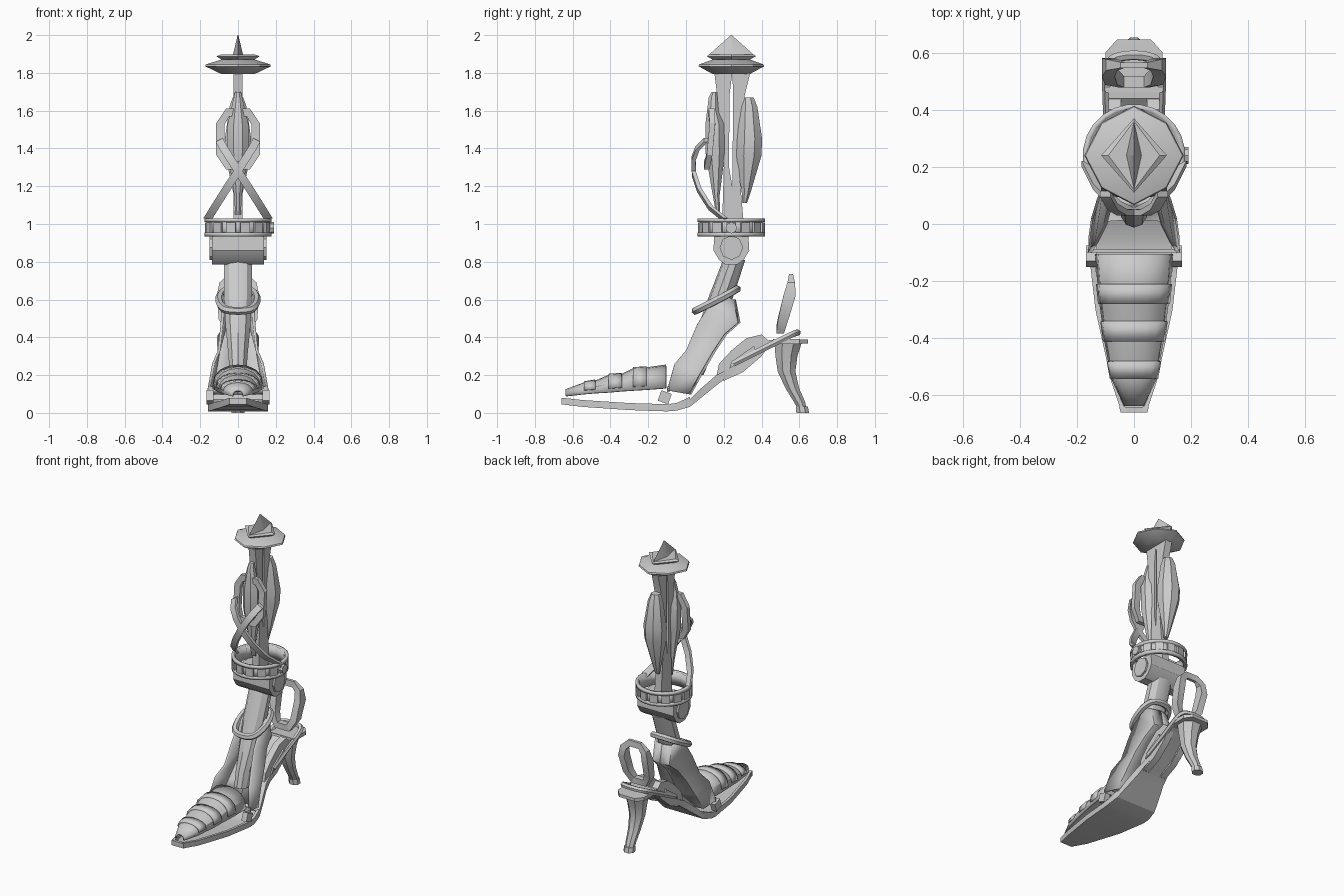
import bpy, bmesh
from math import sin, cos, pi, hypot

cube = bpy.data.objects.get("Cube")
if cube:
    bpy.data.objects.remove(cube, do_unlink=True)

grey = bpy.data.materials.new("light grey")
grey.use_nodes = True
grey.diffuse_color = (0.6, 0.6, 0.6, 1)
grey.node_tree.nodes["Principled BSDF"].inputs["Base Color"].default_value = grey.diffuse_color
parts = []
AXIS = 0.24  # y of the upright leg axis


def add(name, me, mirror=False, thick=0):
    ob = bpy.data.objects.new(name, me)
    bpy.context.collection.objects.link(ob)
    me.materials.clear()
    me.materials.append(grey)
    if thick:
        m = ob.modifiers.new("Thickness", 'SOLIDIFY')
        m.thickness = thick
        m.offset = 0
    if mirror:
        ob.modifiers.new("Mirror", 'MIRROR')
    parts.append(ob)
    return ob


def loft(name, rings, loop=True, caps=True, mirror=False, thick=0):
    """Skin a list of point rings."""
    bm = bmesh.new()
    vs = [[bm.verts.new(p) for p in r] for r in rings]
    n = len(rings[0])
    for a, b in zip(vs, vs[1:]):
        for i in range(n if loop else n - 1):
            j = (i + 1) % n
            bm.faces.new((a[i], a[j], b[j], b[i]))
    if loop and caps:
        bm.faces.new(vs[0])
        bm.faces.new(vs[-1])
    bmesh.ops.recalc_face_normals(bm, faces=bm.faces)
    me = bpy.data.meshes.new(name)
    bm.to_mesh(me)
    bm.free()
    return add(name, me, mirror, thick)


def column(name, rows, n=8, **kw):
    """Rows of (z, centre y, half x, half y)."""
    turn = [2 * pi * (i + 0.5) / n for i in range(n)]
    k = 1 / cos(pi / n)
    return loft(name, [[(k * hx * cos(t), y + k * hy * sin(t), z) for t in turn]
                       for z, y, hx, hy in rows], **kw)


def star(name, rows, n, pinch=1):
    """Like column, but with corners on the axes and the corners between them drawn in."""
    return loft(name, [[((pinch if i % 2 else 1) * hx * cos(2 * pi * i / n),
                         y + (pinch if i % 2 else 1) * hy * sin(2 * pi * i / n), z) for i in range(n)]
                       for z, y, hx, hy in rows])


def box_loft(name, rows, **kw):
    """Rows of (y, low z, high z, half width)."""
    return loft(name, [[(-w, y, a), (w, y, a), (w, y, b), (-w, y, b)]
                       for y, a, b, w in rows], **kw)


def dome(name, rows):
    """Arched shell, rows of (y, low z, high z, half width)."""
    arc = [pi * i / 8 for i in range(9)]
    return loft(name, [[(w * cos(t), y, a + (b - a) * sin(t) ** 0.7) for t in arc]
                       for y, a, b, w in rows], loop=False, thick=0.012)


def prism(name, outline, x0, x1, mirror=False):
    return loft(name, [[(x, y, z) for y, z in outline] for x in (x0, x1)], mirror=mirror)


def ribbon(name, pts, width, depths, closed=False):
    """Flat band whose width lies in the frontal plane, with a depth at each point."""
    rings = []
    for i, (x, y, z) in enumerate(pts):
        a = pts[i - 1] if i or closed else pts[0]
        b = pts[(i + 1) % len(pts)] if i + 1 < len(pts) or closed else pts[-1]
        dx, dz = b[0] - a[0], b[2] - a[2]
        k = width / 2 / hypot(dx, dz)
        rings.append([(x + s * dz * k, y + t * depths[i] / 2, z - s * dx * k)
                      for s, t in ((-1, -1), (1, -1), (1, 1), (-1, 1))])
    if closed:
        rings.append(rings[0])
    return loft(name, rings, caps=not closed)


def tube(name, pts, radius, closed=False):
    cu = bpy.data.curves.new(name + " path", 'CURVE')
    cu.dimensions = '3D'
    cu.bevel_depth = radius
    cu.bevel_resolution = 1
    cu.resolution_u = 5
    cu.use_fill_caps = True
    s = cu.splines.new('NURBS')
    s.points.add(len(pts) - 1)
    for p, co in zip(s.points, pts):
        p.co = (*co, 1)
    s.use_cyclic_u = closed
    s.use_endpoint_u = not closed
    s.order_u = 3
    tmp = bpy.data.objects.new(name + " path", cu)
    bpy.context.collection.objects.link(tmp)
    dg = bpy.context.evaluated_depsgraph_get()
    me = bpy.data.meshes.new_from_object(tmp.evaluated_get(dg))
    bpy.data.objects.remove(tmp, do_unlink=True)
    return add(name, me)


def both(half):
    """Mirror a half path so it runs from one side to the other."""
    return half + [(-x, y, z) for x, y, z in reversed(half)]


# Crown: dish, kite plate and fin
star("crown_dish", [(1.795, AXIS, .09, .1), (1.835, AXIS, .174, .174), (1.845, AXIS, .17, .17),
                    (1.87, AXIS, .09, .1)], 8, .93)
star("crown_plate", [(1.86, AXIS, .07, .08), (1.888, AXIS, .115, .13), (1.897, AXIS, .09, .12)], 4)
loft("crown_fin", [[(.028, AXIS, 1.89), (0, .36, 1.895), (-.028, AXIS, 1.89), (0, .12, 1.895)],
                   [(.002, AXIS, 2), (0, .242, 2), (-.002, AXIS, 2), (0, .238, 2)]])

# Split shaft
prism("front_shaft", [(.15, 1.8), (.245, 1.8), (.23, 1.68), (.228, 1.3), (.245, 1.2), (.245, .95),
                      (.19, .95), (.2, 1.3), (.165, 1.68)], -.025, .025)
prism("back_shaft", [(.245, 1.8), (.34, 1.8), (.31, 1.68), (.28, 1.3), (.31, .95), (.245, .95),
                     (.245, 1.2), (.25, 1.68)], -.025, .025)

# Spindle muscles with their end pins
column("front_spindle", [(1.05, .17, .015, .01), (1.15, .16, .02, .018), (1.38, .155, .055, .052),
                         (1.53, .153, .055, .05), (1.61, .143, .036, .03), (1.67, .145, .022, .025),
                         (1.7, .15, .016, .014)])
column("back_spindle", [(1.11, .31, .015, .012), (1.16, .318, .024, .022), (1.36, .333, .066, .066),
                        (1.45, .337, .07, .066), (1.62, .333, .045, .045), (1.67, .328, .028, .03)])

# Ring around the front spindle and two straps that cross below it
ribbon("spindle_ring", both([(.055, .135, 1.59), (.093, .14, 1.53), (.093, .125, 1.37), (.055, .11, 1.31)]),
       .045, [.03] * 8, closed=True)
for side in (-1, 1):
    ribbon("crossed_strap", [(side * x, y, z) for x, y, z in (
        (.165, .21, 1.02), (.125, .13, 1.085), (.065, .07, 1.18), (.01, .042, 1.265),
        (-.04, .04, 1.345), (-.075, .06, 1.4), (-.1, .105, 1.445))], .042, [.022] * 7)

# Studded collar
column("collar_band", [(.935, AXIS, .16, .16), (1.025, AXIS, .16, .16)], n=24, caps=False, thick=.012)
for name, z in (("collar_lower_rim", .945), ("collar_upper_rim", 1.02)):
    column(name, [(z - .01, AXIS, .168, .168), (z + .01, AXIS, .168, .168)], n=24, caps=False, thick=.02)
for i in range(14):
    t = 2 * pi * i / 14
    u, v = (cos(t), sin(t)), (-sin(t), cos(t))
    loft("collar_stud", [[(r * u[0] + s * v[0], AXIS + r * u[1] + s * v[1], z)
                          for r, s in ((.155, -.026), (.176, -.026), (.176, .026), (.155, .026))]
                         for z in (.955, 1.008)])
prism("collar_knob", [(AXIS + .03 * cos(pi * i / 4), .98 + .03 * sin(pi * i / 4)) for i in range(8)], .16, .19)

# Ankle joint
prism("ankle_barrel", [(.15, .94), (.33, .94), (.335, .86), (.305, .81), (.27, .785), (.21, .785),
                       (.175, .81), (.145, .86)], -.138, .138)
prism("ankle_cap", [(AXIS + .062 * cos(pi * i / 4), .875 + .065 * sin(pi * i / 4)) for i in range(8)],
      .13, .15, mirror=True)

# Shin, ankle strap and shoe quarters
column("shin", [(.2, .04, .045, .05), (.3, .07, .05, .06), (.45, .13, .065, .065), (.6, .18, .075, .062),
                (.81, .255, .075, .056)], n=10)
tube("ankle_strap", [(.09, .09, .56), (.105, .19, .61), (.07, .27, .655), (-.07, .27, .655),
                     (-.105, .19, .61), (-.09, .09, .56), (-.05, .05, .54), (.05, .05, .54)], .021, closed=True)
front = [(.155, -.1, .12), (.13, -.06, .26), (.1, 0, .33), (.085, .06, .47), (.08, .13, .58), (.085, .19, .63)]
back = [(.14, .01, .1), (.12, .07, .21), (.1, .14, .33), (.075, .2, .42), (.06, .27, .48), (.06, .245, .6)]
loft("shoe_quarters", [[f, b, (0, b[1] + .012, b[2])] for f, b in zip(front, back)],
     loop=False, mirror=True, thick=.014)

# Banded toe upper
panels = [(-.105, .13, .25, .13), (-.21, .122, .235, .122), (-.28, .118, .23, .115), (-.34, .114, .2, .107),
          (-.41, .108, .195, .098), (-.48, .104, .165, .085), (-.54, .099, .155, .074), (-.635, .088, .12, .03)]
dome("toe_upper", panels)
for a, b in zip(panels[1:-1:2], panels[2:-1:2]):
    dome("toe_strap", [(y, lo + .02, hi + .006, w + .005) for y, lo, hi, w in (a, b)])

# Sole tray and rising arch
sole = [(-.655, .045, .058, .045), (-.55, .032, .046, .08), (-.3, .015, .03, .135), (-.1, .008, .024, .158),
        (-.05, .012, .03, .16), (.02, .032, .062, .15)]
box_loft("sole", sole)
box_loft("arch", [(.02, .032, .07, .15), (.08, .08, .13, .132), (.16, .145, .2, .105), (.22, .19, .23, .095),
                  (.31, .235, .27, .085), (.44, .355, .385, .09), (.5, .375, .39, .09)])
loft("sole_rim", [[(w - .018, y, a), (w, y, a), (w, y, b + .022), (w - .018, y, b + .022)]
                  for y, a, b, w in sole], mirror=True)
box_loft("toe_rim", [(-.66, .045, .078, .046), (-.64, .045, .078, .052)])
box_loft("vamp_bar", [(-.1, .11, .14, .16), (-.088, .11, .14, .16)])
prism("hinge_block", [(-.15, .065), (-.13, .12), (-.075, .1), (-.095, .045)], .13, .168, mirror=True)

# Side pods and the rail wrapping the heel
prism("side_pod", [(.16, .19), (.175, .26), (.24, .33), (.32, .395), (.4, .415), (.45, .37), (.4, .3),
                   (.3, .215), (.2, .17)], .045, .09, mirror=True)
prism("pod_panel", [(.23, .235), (.24, .27), (.36, .355), (.37, .32)], .09, .1, mirror=True)
tube("heel_rail", both([(.09, .25, .26), (.09, .4, .335), (.095, .5, .385), (.09, .57, .42), (.04, .59, .425)]),
     .018)

# Heel spike
box_loft("heel_cap", [(.46, .365, .39, .1), (.6, .365, .39, .1), (.645, .368, .388, .06)])
column("heel_spike", [(.03, .612, .03, .025), (.06, .6, .032, .03), (.13, .563, .038, .036),
                      (.22, .532, .048, .047), (.3, .532, .06, .058), (.37, .54, .075, .072)], n=8)
column("heel_tip", [(0, .618, .035, .034), (.035, .613, .033, .032)], n=8)

# Pull loop above the heel, a blade that thins to its tip
taper = [.04, .055, .065, .04, .02]
ribbon("heel_loop", both([(.045, .498, .44), (.08, .515, .5), (.09, .548, .62), (.078, .557, .68),
                          (.04, .556, .715)]), .045, taper + taper[::-1], closed=True)

# Smooth shading with sharp edges
bpy.ops.object.select_all(action='DESELECT')
for ob in parts:
    ob.select_set(True)
bpy.context.view_layer.objects.active = parts[0]
bpy.ops.object.shade_smooth_by_angle(angle=pi / 6)
